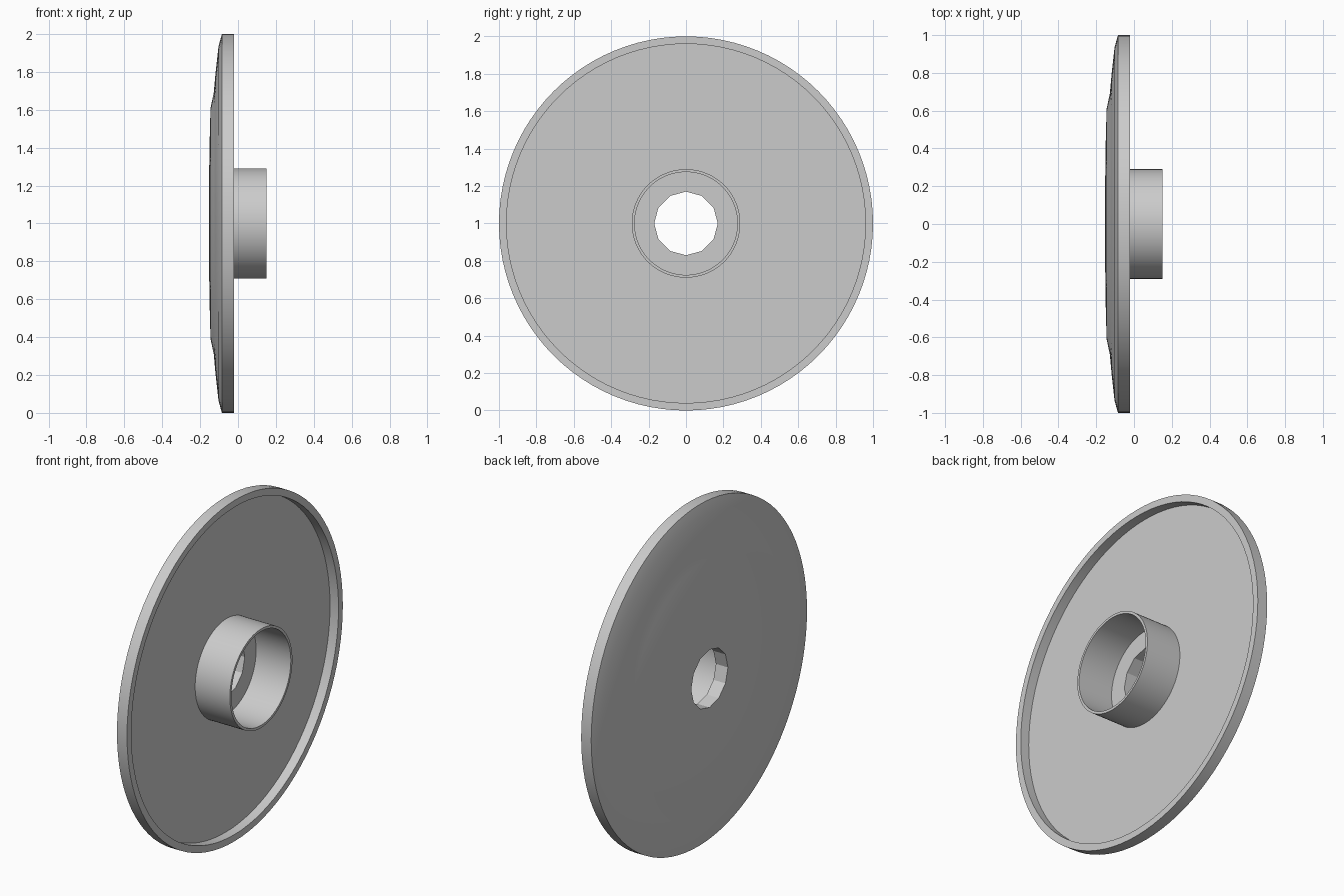
import bpy
import math

cube = bpy.data.objects.get("Cube")
if cube:
    bpy.data.objects.remove(cube, do_unlink=True)

SEGMENTS = 96
BORE_SIDES = 12
BORE_RADIUS = 0.17

grey = bpy.data.materials.new("plain grey")
grey.use_nodes = True
colour = (0.6, 0.6, 0.6, 1)
grey.diffuse_color = colour
grey.node_tree.nodes["Principled BSDF"].inputs["Base Color"].default_value = colour


def ring_radius(r, angle):
    """Keep the bore a coarse polygon while everything else stays round."""
    if r > BORE_RADIUS:
        return r
    step = math.tau / BORE_SIDES
    return r * math.cos(step / 2) / math.cos(angle % step - step / 2)


def revolve(name, profile):
    """Turn a closed (x, radius) outline around the horizontal x axis."""
    n = len(profile)
    verts, faces = [], []
    for i in range(SEGMENTS):
        a = math.tau * i / SEGMENTS
        for x, r in profile:
            rr = ring_radius(r, a)
            verts.append((x, rr * math.cos(a), 1 + rr * math.sin(a)))
        j = (i + 1) % SEGMENTS
        for k in range(n):
            m = (k + 1) % n
            faces.append((i * n + k, i * n + m, j * n + m, j * n + k))
    mesh = bpy.data.meshes.new(name)
    mesh.from_pydata(verts, [], faces)
    mesh.materials.append(grey)
    obj = bpy.data.objects.new(name, mesh)
    bpy.context.collection.objects.link(obj)
    bpy.ops.object.select_all(action="DESELECT")
    obj.select_set(True)
    bpy.context.view_layer.objects.active = obj
    # Consistent outward normals
    bpy.ops.object.mode_set(mode="EDIT")
    bpy.ops.mesh.select_all(action="SELECT")
    bpy.ops.mesh.normals_make_consistent(inside=False)
    bpy.ops.object.mode_set(mode="OBJECT")
    bpy.ops.object.shade_smooth_by_angle(angle=math.radians(12))
    return obj


# Domed disc with a raised centre, a lipped rim and a recessed inner side
revolve("disc", [
    (-0.153, BORE_RADIUS), (-0.151, 0.39), (-0.145, 0.61), (-0.128, 0.69),
    (-0.119, 0.79), (-0.103, 0.935), (-0.085, 1.0),
    (-0.02, 1.0), (-0.02, 0.96), (-0.075, 0.96), (-0.075, BORE_RADIUS),
])

# Thin-walled sleeve around the bore
revolve("hub_sleeve", [
    (-0.08, 0.29), (0.15, 0.29), (0.15, 0.275), (-0.08, 0.275),
])
